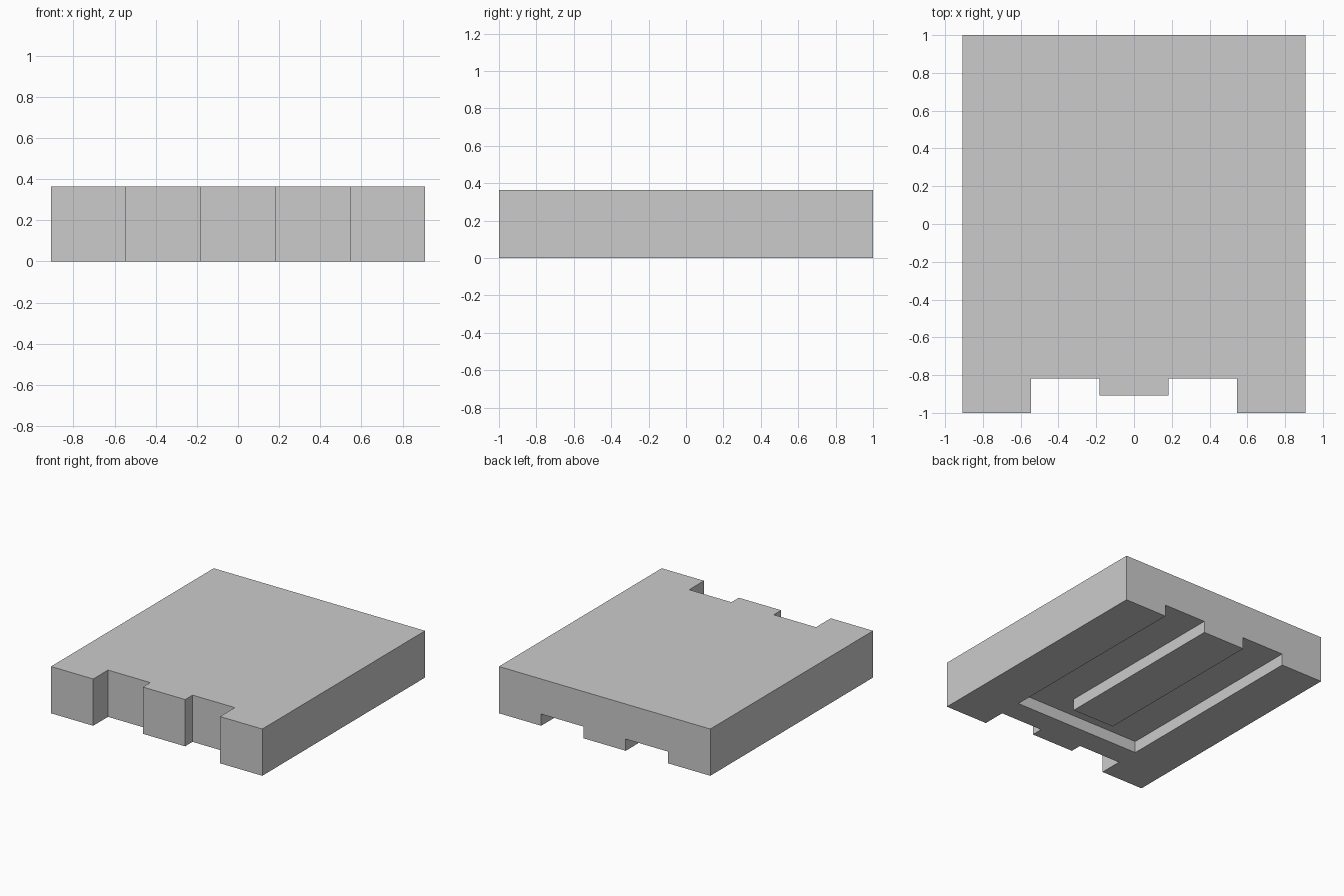
import bpy, bmesh

if "Cube" in bpy.data.objects:
    bpy.data.objects.remove(bpy.data.objects["Cube"])

U = 1 / 11  # grid module: the block is 20 x 22 x 4 modules


def prism(name, half, z0, z1):
    """Extrude a profile, given as its right half and mirrored in x, from z0 to z1."""
    outline = half + [(-x, y) for x, y in reversed(half)]
    bm = bmesh.new()
    base = bm.faces.new([bm.verts.new((x * U, y * U, z0 * U)) for x, y in outline])
    top = bmesh.ops.extrude_face_region(bm, geom=[base])["geom"]
    verts = [v for v in top if isinstance(v, bmesh.types.BMVert)]
    bmesh.ops.translate(bm, verts=verts, vec=(0, 0, (z1 - z0) * U))
    bmesh.ops.recalc_face_normals(bm, faces=bm.faces)
    mesh = bpy.data.meshes.new(name)
    bm.to_mesh(mesh)
    bm.free()
    obj = bpy.data.objects.new(name, mesh)
    bpy.context.collection.objects.link(obj)
    return obj


# Block with the stepped notch in its front edge
block = prism("notched_block",
              [(2, -10), (2, -9), (6, -9), (6, -11), (10, -11), (10, 11)], 0, 4)

# U-shaped channel in the underside, open at the back
channel = prism("channel_cutter", [(6, -7), (6, 12), (2, 12), (2, -5)], -1, 1)

cut = block.modifiers.new("underside_channel", "BOOLEAN")
cut.operation = "DIFFERENCE"
cut.solver = "EXACT"
cut.object = channel

# Apply the cut and remove the cutter
bpy.context.view_layer.objects.active = block
block.select_set(True)
bpy.ops.object.modifier_apply(modifier=cut.name)
bpy.data.objects.remove(channel)
